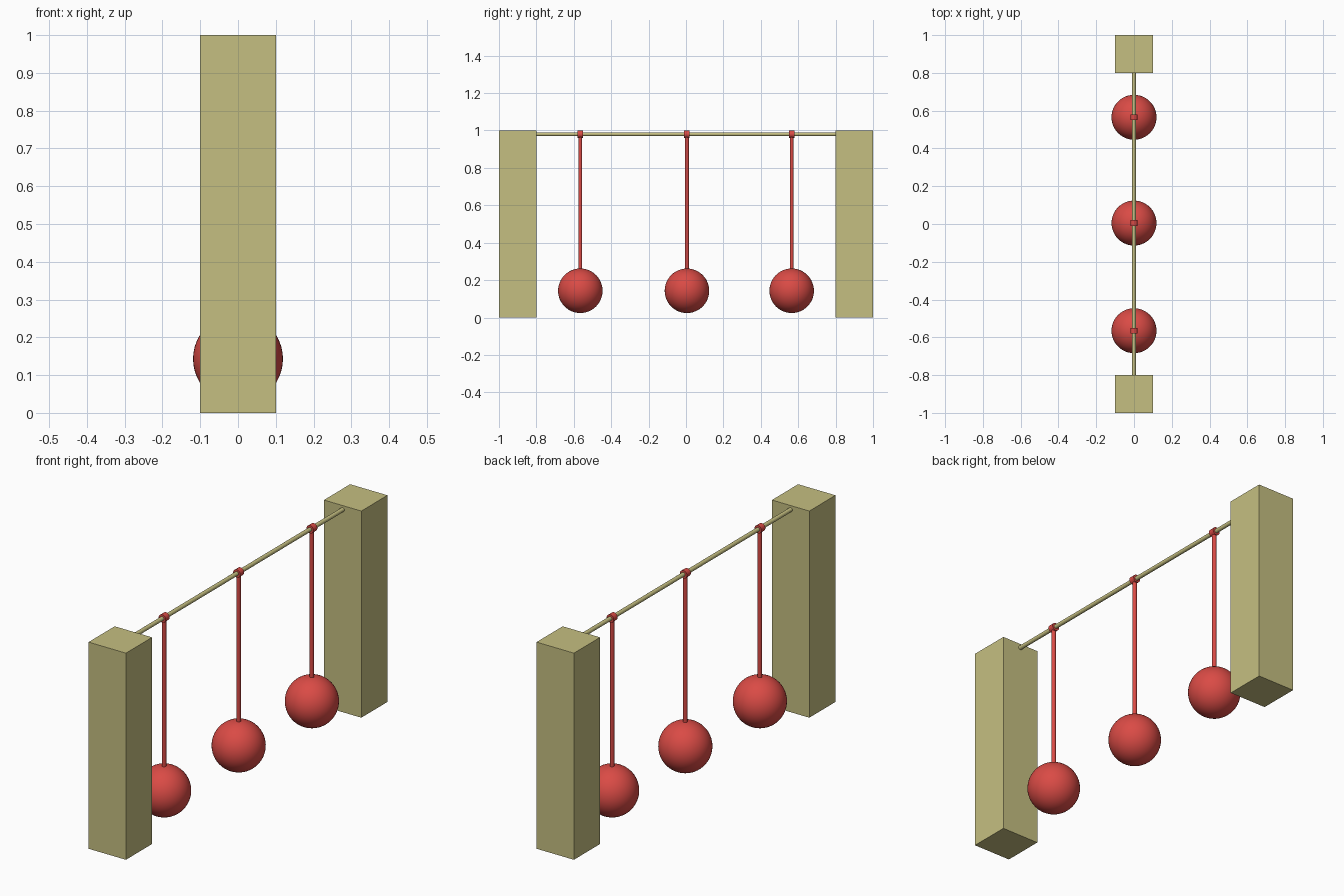
import bpy
from math import pi, radians

if "Cube" in bpy.data.objects:
    bpy.data.objects.remove(bpy.data.objects["Cube"])


def material(name, rgb):
    m = bpy.data.materials.new(name)
    m.diffuse_color = (*rgb, 1)
    m.use_nodes = True
    m.node_tree.nodes["Principled BSDF"].inputs["Base Color"].default_value = m.diffuse_color
    return m


TAN = material("tan", (0.56, 0.52, 0.22))
RED = material("red", (0.70, 0.07, 0.06))


def finish(name, mat, smooth=True):
    ob = bpy.context.object
    ob.name = name
    ob.data.materials.append(mat)
    if smooth:
        bpy.ops.object.shade_smooth_by_angle(angle=radians(40))
    return ob


def cylinder(name, mat, r, length, loc, along_y=False, sides=24):
    bpy.ops.mesh.primitive_cylinder_add(
        vertices=sides, radius=r, depth=length, location=loc,
        rotation=(pi / 2 if along_y else 0, 0, 0))
    return finish(name, mat)


BAR_Z = 0.98
BALL_Z, BALL_R = 0.143, 0.119

# two square posts
for side, name in ((-1, "front_post"), (1, "back_post")):
    bpy.ops.mesh.primitive_cube_add(size=1, location=(0, side * 0.9, 0.5))
    bpy.context.object.scale = (0.2, 0.2, 1)
    bpy.ops.object.transform_apply(location=False, rotation=False, scale=True)
    finish(name, TAN, smooth=False)

# crossbar between the posts
cylinder("crossbar", TAN, 0.01, 1.62, (0, 0, BAR_Z), along_y=True)

# three hanging balls, each with a collar around the bar and a thin rod
for i, y in enumerate((-0.565, 0.005, 0.565), 1):
    cylinder(f"collar_{i}", RED, 0.019, 0.03, (0, y, BAR_Z), along_y=True)
    bottom, top = BALL_Z + BALL_R - 0.01, BAR_Z - 0.012
    cylinder(f"hanging_rod_{i}", RED, 0.01, top - bottom,
             (0, y, (top + bottom) / 2))
    bpy.ops.mesh.primitive_uv_sphere_add(
        segments=48, ring_count=24, radius=BALL_R, location=(0, y, BALL_Z))
    finish(f"ball_{i}", RED)
